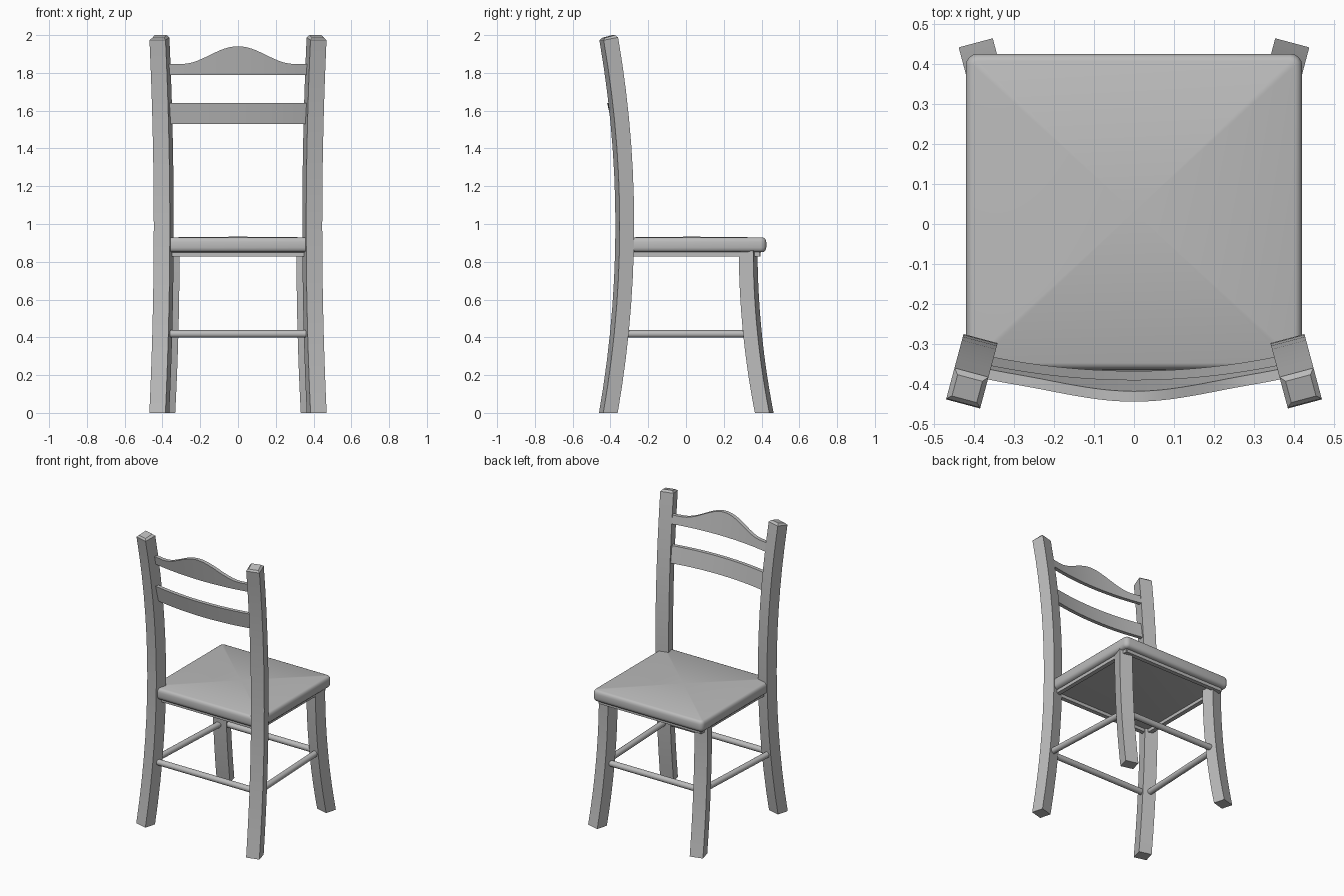
import bpy, bmesh, math
from mathutils import Vector

cube = bpy.data.objects.get("Cube")
if cube:
    bpy.data.objects.remove(cube, do_unlink=True)

grey = bpy.data.materials.new("plain grey")
grey.use_nodes = True
colour = (0.5, 0.5, 0.5, 1)
grey.diffuse_color = colour
grey.node_tree.nodes["Principled BSDF"].inputs["Base Color"].default_value = colour


def finish(name, bm, angle=30):
    bmesh.ops.recalc_face_normals(bm, faces=bm.faces)
    mesh = bpy.data.meshes.new(name)
    bm.to_mesh(mesh)
    bm.free()
    mesh.materials.append(grey)
    obj = bpy.data.objects.new(name, mesh)
    bpy.context.collection.objects.link(obj)
    bpy.ops.object.select_all(action='DESELECT')
    obj.select_set(True)
    bpy.context.view_layer.objects.active = obj
    bpy.ops.object.shade_smooth_by_angle(angle=math.radians(angle))
    return obj


def loft(rings, caps=True):
    """Skin a list of equally sized closed rings."""
    bm = bmesh.new()
    loops = [[bm.verts.new(p) for p in ring] for ring in rings]
    n = len(loops[0])
    for a, b in zip(loops, loops[1:]):
        for i in range(n):
            j = (i + 1) % n
            bm.faces.new((a[i], a[j], b[j], b[i]))
    if caps:
        bm.faces.new(loops[0])
        bm.faces.new(loops[-1])
    return bm, loops


TURN = math.radians(15)
WIDTH, DEPTH = 0.088, 0.079


def back_flare(z):
    return 0.09 * (z - 1) ** 2


def front_flare(z):
    return 0.088 * ((0.87 - z) / 0.87) ** 2


def leg_point(side, end, inner, u, w, z):
    out = Vector((side * math.sin(TURN), end * math.cos(TURN), 0))
    across = Vector((math.cos(TURN), -side * end * math.sin(TURN), 0))
    return Vector((side * inner[0], inner[1], z)) + out * u + across * w


def make_leg(name, side, end, inner, flare, height, tilt=0.0, cap=0.0, steps=14):
    rings = []

    def ring(z, inset, slant):
        u0, u1 = flare(z) + inset, flare(z) + DEPTH - inset
        w = WIDTH / 2 - inset
        return [leg_point(side, end, inner, u, v, z - s) for u, v, s in
                ((u0, -w, 0), (u1, -w, slant), (u1, w, slant), (u0, w, 0))]

    for i in range(steps + 1):
        t = i / steps
        rings.append(ring(t * (height - cap), 0, tilt * t))
    if cap:
        rings.append(ring(height, cap, tilt))
    finish(name, loft(rings)[0])


BACK, FRONT = (0.383, -0.286), (0.352, 0.291)
for side, label in ((1, "left"), (-1, "right")):
    make_leg(label + "_back_post", side, -1, BACK, back_flare, 2.0, 0.015, 0.012)
    make_leg(label + "_seat_leg", side, 1, FRONT, front_flare, 0.86)


# Curved back slats, leaning with the posts
def make_slat(name, low, top, y_mid, lean, steps=32):
    half, thick, rings = 0.385, 0.026, []
    for i in range(steps + 1):
        x = half * (2 * i / steps - 1)
        high = top(x)
        bow = 0.042 * (x / half) ** 2

        def at(z, dy):
            return (x, y_mid - lean * (z - low) + bow + dy, z)
        rings.append([at(low, -thick / 2), at(high, -thick / 2),
                      at(high, thick / 2), at(low, thick / 2)])
    finish(name, loft(rings)[0])


def crest(x):
    return 1.847 + 0.047 * (1 + math.cos(math.pi * min(abs(x) / 0.3, 1)))


make_slat("crest_slat", 1.79, crest, -0.402, 0.19)
make_slat("lower_slat", 1.53, lambda x: 1.64, -0.38, 0.22)


# Round stretchers between neighbouring legs
def make_rod(name, a, b, radius=0.02, sides=16):
    axis = (b - a).normalized()
    u = axis.cross(Vector((0, 0, 1)))
    v = axis.cross(u)
    turns = [2 * math.pi * i / sides for i in range(sides)]
    rings = [[p + (u * math.cos(t) + v * math.sin(t)) * radius for t in turns] for p in (a, b)]
    finish(name, loft(rings)[0])


ROD_Z = 0.418
joint = {}
for side in (1, -1):
    joint[side, -1] = leg_point(side, -1, BACK, back_flare(ROD_Z) + DEPTH / 2, 0, ROD_Z)
    joint[side, 1] = leg_point(side, 1, FRONT, front_flare(ROD_Z) + DEPTH / 2, 0, ROD_Z)
make_rod("back_stretcher", joint[1, -1], joint[-1, -1])
make_rod("front_stretcher", joint[1, 1], joint[-1, 1])
make_rod("left_stretcher", joint[1, -1], joint[1, 1])
make_rod("right_stretcher", joint[-1, -1], joint[-1, 1])


# Seat pad: rounded square with a rolled edge and four panels meeting in the middle
SEAT_X, SEAT_Y, SEAT_MID = 0.42, 0.395, 0.03


def seat_ring(inset, z, radius=0.03, steps=4):
    pts = []
    r = max(radius - inset, 0.008)
    for q, (sx, sy) in enumerate(((1, 1), (-1, 1), (-1, -1), (1, -1))):
        cx, cy = sx * (SEAT_X - inset - r), sy * (SEAT_Y - inset - r)
        for k in range(steps + 1):
            a = math.pi / 2 * (q + k / steps)
            pts.append((cx + r * math.cos(a), SEAT_MID + cy + r * math.sin(a), z))
    return pts


roll = [(0.03, 0.85), (0.012, 0.853), (0.003, 0.863), (0, 0.875), (0, 0.905),
        (0.003, 0.917), (0.009, 0.925), (0.018, 0.929)]
bm, loops = loft([seat_ring(i, z) for i, z in roll], caps=False)
bm.faces.new(loops[0])
centre = bm.verts.new((0, SEAT_MID, 0.933))
rim = loops[-1]
for i in range(len(rim)):
    bm.faces.new((rim[i], rim[(i + 1) % len(rim)], centre))
finish("seat_pad", bm, 50)


# Frame rails under the seat
def make_box(name, centre, size):
    bm = bmesh.new()
    bmesh.ops.create_cube(bm, size=1)
    for v in bm.verts:
        v.co = Vector(c + s * p for c, s, p in zip(centre, size, v.co))
    finish(name, bm)


for s, x_name, y_name in ((1, "left", "front"), (-1, "right", "back")):
    make_box(x_name + "_seat_rail", (s * 0.378, SEAT_MID, 0.845), (0.03, 0.72, 0.034))
    make_box(y_name + "_seat_rail", (0, SEAT_MID + s * 0.35, 0.845), (0.77, 0.03, 0.034))
